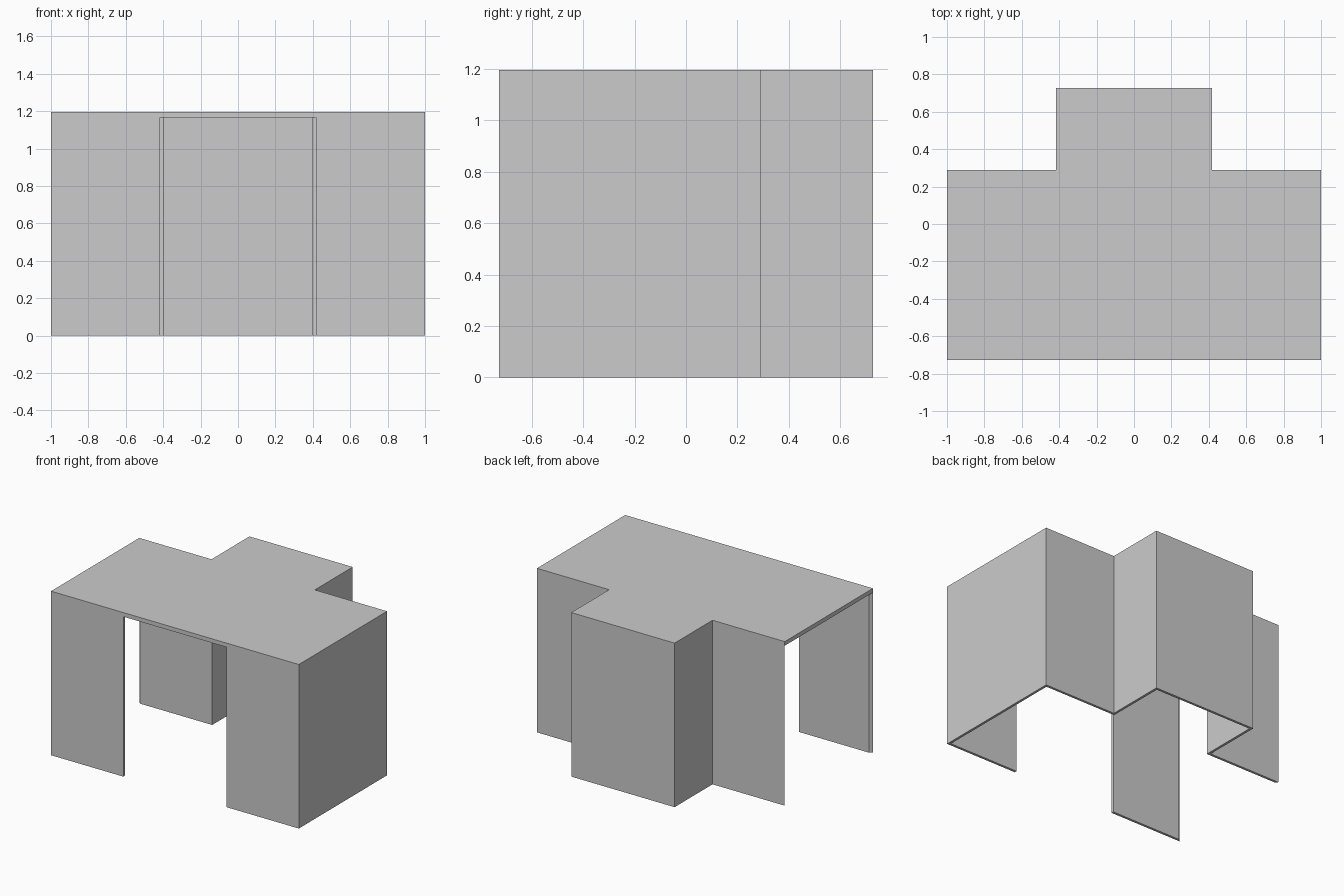
import bpy, bmesh

if "Cube" in bpy.data.objects:
    bpy.data.objects.remove(bpy.data.objects["Cube"])

W = 1.0                 # half width of the main room
YF, YM, YB = -0.727, 0.29, 0.727   # front, main back, alcove back
A = 0.417               # half width of alcove and doorway
T = 0.018               # wall thickness
TOP, CEIL = 1.197, 1.167


def prism(name, outline, z0, z1):
    """Extrude a plan outline (counter-clockwise) from z0 to z1."""
    bm = bmesh.new()
    face = bm.faces.new([bm.verts.new((x, y, z0)) for x, y in outline])
    ext = bmesh.ops.extrude_face_region(bm, geom=[face], use_keep_orig=True)
    for v in ext["geom"]:
        if isinstance(v, bmesh.types.BMVert):
            v.co.z = z1
    bmesh.ops.recalc_face_normals(bm, faces=bm.faces[:])
    mesh = bpy.data.meshes.new(name)
    bm.to_mesh(mesh)
    bm.free()
    obj = bpy.data.objects.new(name, mesh)
    bpy.context.collection.objects.link(obj)
    return obj


# T-shaped roof slab
prism("roof", [(-W, YF), (W, YF), (W, YM), (A, YM), (A, YB),
               (-A, YB), (-A, YM), (-W, YM)], CEIL, TOP)

# Continuous wall: right of the doorway, round the alcove, to the open left side
outer = [(A, YF), (W, YF), (W, YM), (A, YM), (A, YB),
         (-A, YB), (-A, YM), (-W, YM)]
inner = [(A, YF + T), (W - T, YF + T), (W - T, YM - T), (A - T, YM - T),
         (A - T, YB - T), (-A + T, YB - T), (-A + T, YM - T), (-W + T, YM - T)]
prism("main_wall", outer + inner[::-1], 0, CEIL)

# Front panel left of the doorway, mitred at the open side
prism("front_left_panel", [(-W, YF), (-A, YF), (-A, YF + T), (-W + T, YF + T)], 0, CEIL)
